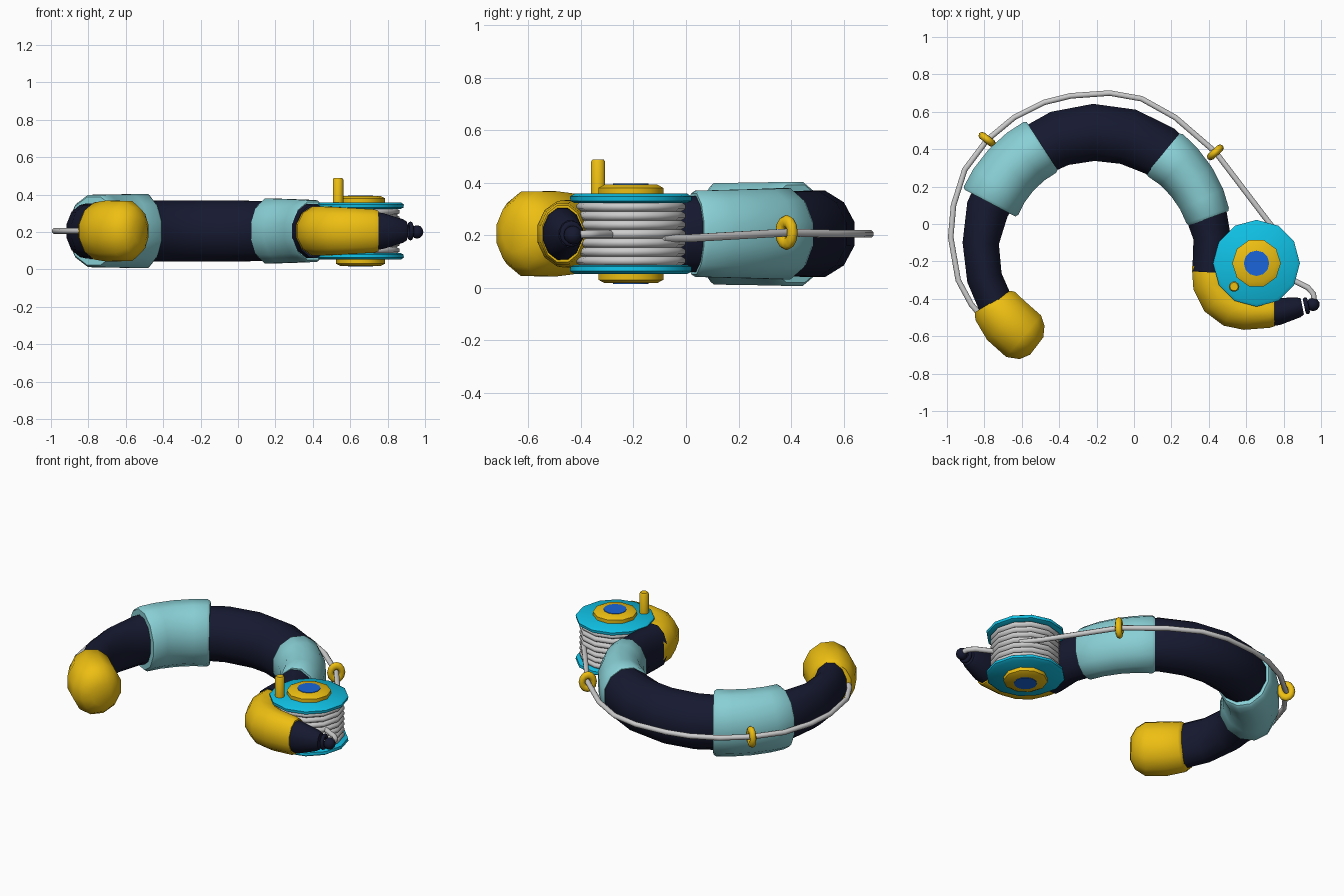
import bpy, bmesh, math
from mathutils import Vector

if "Cube" in bpy.data.objects:
    bpy.data.objects.remove(bpy.data.objects["Cube"])

Z = 0.205  # height of the body centre line


def material(name, rgb):
    m = bpy.data.materials.new(name)
    m.diffuse_color = (*rgb, 1)
    m.use_nodes = True
    m.node_tree.nodes["Principled BSDF"].inputs["Base Color"].default_value = m.diffuse_color
    return m


NAVY = material("navy", (0.008, 0.01, 0.03))
TEAL = material("pale_teal", (0.25, 0.63, 0.67))
GOLD = material("yellow", (0.85, 0.52, 0.006))
CYAN = material("cyan", (0.005, 0.53, 0.78))
BLUE = material("blue", (0.01, 0.13, 0.7))


def make(name, rings, mat=None, angle=40):
    """Skin a list of vertex rings and cap both ends."""
    bm = bmesh.new()
    loops = [[bm.verts.new(p) for p in r] for r in rings]
    n = len(loops[0])
    for a, b in zip(loops, loops[1:]):
        for i in range(n):
            bm.faces.new((a[i], a[(i + 1) % n], b[(i + 1) % n], b[i]))
    bm.faces.new(loops[0][::-1])
    bm.faces.new(loops[-1])
    bmesh.ops.recalc_face_normals(bm, faces=bm.faces)
    me = bpy.data.meshes.new(name)
    bm.to_mesh(me)
    bm.free()
    ob = bpy.data.objects.new(name, me)
    bpy.context.collection.objects.link(ob)
    finish(ob, name, mat, angle)
    return ob


def finish(ob, name, mat, angle=40):
    ob.name = name
    if mat:
        ob.data.materials.append(mat)
    bpy.ops.object.select_all(action='DESELECT')
    ob.select_set(True)
    bpy.context.view_layer.objects.active = ob
    bpy.ops.object.shade_smooth_by_angle(angle=math.radians(angle))


def sweep(name, path, mat=None, n=12, angle=45):
    """Path of (x, y, z, half width, half height), bending in plan."""
    rings = []
    for i, (x, y, z, w, h) in enumerate(path):
        a, b = path[max(i - 1, 0)], path[min(i + 1, len(path) - 1)]
        side = Vector((b[1] - a[1], a[0] - b[0], 0)).normalized()
        rings.append([Vector((x, y, z)) + side * w * math.cos(t) + Vector((0, 0, h * math.sin(t)))
                      for t in (2 * math.pi * (k + 0.5) / n for k in range(n))])
    return make(name, rings, mat, angle)


def lathe(name, x, y, profile, mat=None, n=12, angle=40):
    """Profile of (radius, z) turned about a vertical axis."""
    return make(name, [[(x + r * math.cos(2 * math.pi * k / n), y + r * math.sin(2 * math.pi * k / n), z)
                        for k in range(n)] for r, z in profile], mat, angle)


def arc(a0, a1, steps, size):
    out = []
    for i in range(steps + 1):
        f = i / steps
        a = math.radians(a0 + (a1 - a0) * f)
        w, h = size(f, a)
        out.append((-0.2 + 0.62 * math.cos(a), -0.13 + 0.62 * math.sin(a), Z, w, h))
    return out


def cuff_size(w0, w1, h0, h1):
    def size(f, a):
        k = 0.94 if f in (0, 1) else 1
        return (w0 + (w1 - w0) * f) * k, (h0 + (h1 - h0) * f) * k
    return size


# Curved main body
sweep("body_tube", arc(212, -12, 13, lambda f, a: (
    0.098 + 0.06 * max(0, math.sin(a)), 0.143 + 0.027 * max(0, math.sin(a)))), NAVY)


# Cuffs with softly rounded ends
def cuff(name, a0, a1, size):
    path = arc(a0, a1, 4, size)
    mid = []
    for j, i in ((0, 1), (4, 3)):
        p, q = path[j], path[i]
        mid.append(tuple(p[k] * 0.85 + q[k] * 0.15 for k in range(3)) + (p[3] / 0.94, p[4] / 0.94))
    sweep(name, [path[0], mid[0], *path[1:4], mid[1], path[4]], TEAL)


cuff("left_cuff", 157, 118, cuff_size(0.17, 0.167, 0.2, 0.205))
cuff("right_cuff", 55, 15, cuff_size(0.152, 0.125, 0.18, 0.17))

# Yellow end cap on the left
sweep("left_end_cap", [
    (-0.757, -0.415, Z, 0.115, 0.14), (-0.743, -0.438, Z, 0.134, 0.158),
    (-0.68, -0.52, Z, 0.15, 0.168), (-0.59, -0.60, Z, 0.15, 0.166),
    (-0.545, -0.633, Z, 0.115, 0.13), (-0.52, -0.652, Z, 0.06, 0.07)], GOLD, angle=60)

# Yellow elbow and tapered nose on the right
sweep("right_elbow", [
    (0.418, -0.20, Z, 0.105, 0.125), (0.42, -0.22, Z, 0.115, 0.135),
    (0.428, -0.32, Z, 0.118, 0.135), (0.465, -0.395, Z, 0.118, 0.135),
    (0.53, -0.445, Z, 0.115, 0.132), (0.60, -0.465, Z, 0.105, 0.128),
    (0.73, -0.47, Z, 0.088, 0.12), (0.75, -0.47, Z, 0.08, 0.112)], GOLD)
sweep("nose", [(0.72, -0.473, Z, 0.078, 0.105), (0.77, -0.468, Z, 0.075, 0.1),
               (0.88, -0.445, Z, 0.056, 0.065), (0.90, -0.441, Z, 0.045, 0.052)], NAVY)

# Reel: two flanges, hubs and discs mirrored about the centre line, plus ridged line
RX, RY = 0.655, -0.21
for side, s in (("top", 1), ("bottom", -1)):
    lathe(side + "_flange", RX, RY, [(r, Z + s * d) for r, d in (
        (0.215, 0.118), (0.23, 0.125), (0.232, 0.142), (0.215, 0.153))], CYAN)
    lathe(side + "_hub", RX, RY, [(r, Z + s * d) for r, d in (
        (0.13, 0.15), (0.13, 0.175), (0.105, 0.188))], GOLD, 10)
    lathe(side + "_disc", RX, RY, [(0.068, Z + s * 0.18), (0.068, Z + s * 0.191)], BLUE)
coils = []
for i in range(7):
    z0 = Z - 0.12 + 0.24 * i / 7
    coils += [(0.193, z0), (0.208, z0 + 0.009), (0.208, z0 + 0.025)]
lathe("wound_line", RX, RY, coils + [(0.193, Z + 0.12)], None, 12, 60)
lathe("crank_knob", 0.535, -0.335, [(0.028, 0.35), (0.028, 0.48), (0.022, 0.489)], GOLD, 10)

# Line running round the outside, and its short end to the nose
R = 0.016
line = [(-0.80, -0.51), (-0.87, -0.43), (-0.94, -0.30), (-0.98, -0.07), (-0.965, 0.1), (-0.905, 0.29),
        (-0.785, 0.45), (-0.64, 0.57), (-0.48, 0.65), (-0.34, 0.685), (-0.13, 0.70),
        (0.04, 0.67), (0.22, 0.57), (0.435, 0.385), (0.72, 0.01), (0.80, -0.09)]
heights = {13: 0.21, 14: 0.188, 15: 0.188}
sweep("long_line", [(x, y, heights.get(i, Z), R, R) for i, (x, y) in enumerate(line)], None, 8, 60)
tail = [(0.80, -0.27), (0.86, -0.305), (0.93, -0.34), (0.96, -0.375), (0.962, -0.42)]
sweep("short_line", [(x, y, 0.203, R, R) for x, y in tail], None, 8, 60)


# Guide rings and the eyelet at the nose
def ring(name, loc, yaw, major, minor, stretch, mat):
    bpy.ops.mesh.primitive_torus_add(major_radius=major, minor_radius=minor, major_segments=12,
                                     minor_segments=8, location=loc,
                                     rotation=(0, math.pi / 2, yaw))
    ob = bpy.context.object
    ob.scale.x = stretch
    finish(ob, name, mat, 60)


ring("left_guide", (-0.785, 0.452, Z), math.radians(52), 0.034, 0.02, 1.25, GOLD)
ring("right_guide", (0.435, 0.383, 0.21), math.radians(-48), 0.034, 0.02, 1.25, GOLD)
ring("nose_eyelet", (0.922, -0.437, Z), math.radians(12), 0.034, 0.012, 1.1, NAVY)
bpy.ops.mesh.primitive_uv_sphere_add(segments=10, ring_count=6, radius=0.036,
                                     location=(0.957, -0.43, 0.2))
finish(bpy.context.object, "line_knot", NAVY, 60)
